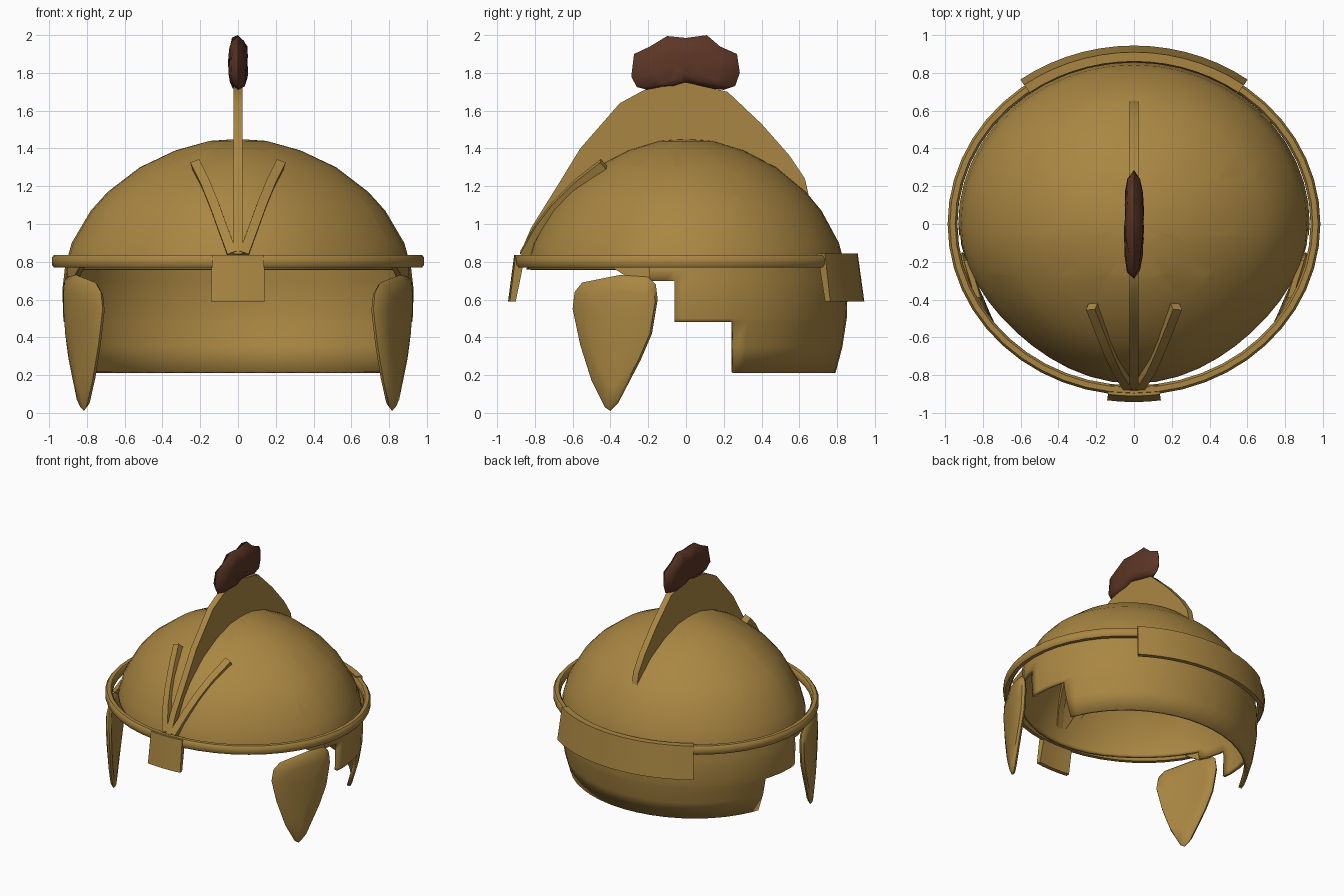
import bpy, bmesh, math, random
from mathutils import Vector

random.seed(4)
if "Cube" in bpy.data.objects:
    bpy.data.objects.remove(bpy.data.objects["Cube"], do_unlink=True)


def material(name, color):
    m = bpy.data.materials.new(name)
    m.use_nodes = True
    m.diffuse_color = (*color, 1)
    m.node_tree.nodes["Principled BSDF"].inputs["Base Color"].default_value = (*color, 1)
    return m


BRASS = material("aged brass", (0.40, 0.24, 0.055))
BROWN = material("dark brown", (0.107, 0.037, 0.019))


def finish(name, bm, mat=BRASS, angle=50):
    bmesh.ops.recalc_face_normals(bm, faces=bm.faces)
    me = bpy.data.meshes.new(name)
    bm.to_mesh(me)
    bm.free()
    me.materials.append(mat)
    me.shade_smooth()
    me.set_sharp_from_angle(angle=math.radians(angle))
    ob = bpy.data.objects.new(name, me)
    bpy.context.collection.objects.link(ob)
    return ob


def loft(name, rings, mat=BRASS, closed=False):
    """Skin a list of equal point rings; cap the ends unless closed."""
    bm = bmesh.new()
    vs = [[bm.verts.new(p) for p in r] for r in rings]
    n = len(vs[0])
    pairs = list(zip(vs, vs[1:])) + ([(vs[-1], vs[0])] if closed else [])
    for a, b in pairs:
        for i in range(n):
            j = (i + 1) % n
            bm.faces.new((a[i], a[j], b[j], b[i]))
    if not closed:
        bm.faces.new(vs[0])
        bm.faces.new(vs[-1])
    return finish(name, bm, mat)


def layered(outline, layers, place):
    """Rings of a flat outline, scaled about its centre at several depths."""
    cu = sum(p[0] for p in outline) / len(outline)
    cv = sum(p[1] for p in outline) / len(outline)
    return [[place(cu + (u - cu) * s, cv + (v - cv) * s, d) for u, v in outline]
            for s, d in layers]


def hoop(name, section, start, end, steps, closed=False):
    """Sweep an (outward, z) section along the rim ellipse."""
    rings = []
    for i in range(steps + (not closed)):
        t = math.radians(start + (end - start) * i / steps)
        rings.append([((0.96 + o) * math.cos(t), (0.88 + o) * math.sin(t), z)
                      for o, z in section])
    return loft(name, rings, closed=closed)


# Bowl: revolved profile with a stepped lower edge, flattened at the front quarters
DEPTH = 0.92
profile = [(0.86, 0.21), (0.9, 0.35), (0.925, 0.5), (0.93, 0.65), (0.915, 0.78),
           (0.88, 0.9), (0.78, 1.07), (0.69, 1.17), (0.52, 1.3), (0.33, 1.39), (0.15, 1.44)]
bm = bmesh.new()
N = 48


def bowl_point(r, i, z):
    t = 2 * math.pi * i / N
    if math.sin(t) < 0:
        r *= 1 - 0.04 * math.sin(2 * t) ** 2
    return (r * math.cos(t), DEPTH * r * math.sin(t), z)


rows = [[bm.verts.new(bowl_point(r, i, z)) for i in range(N)] for r, z in profile]
for a, b in zip(rows, rows[1:]):
    for i in range(N):
        j = (i + 1) % N
        bm.faces.new((a[i], a[j], b[j], b[i]))
crown = bm.verts.new((0, 0, 1.45))
for i in range(N):
    bm.faces.new((rows[-1][i], rows[-1][(i + 1) % N], crown))
steps = [(0.25, 0.21), (-0.06, 0.48), (-0.27, 0.70), (-2, 0.76)]   # (from y, lower edge)
cuts = [((0, y, 0), (0, 1, 0)) for y, z in steps[:3]]
cuts += [((0, 0, z), (0, 0, 1)) for y, z in steps[1:]]
for co, no in cuts:
    bmesh.ops.bisect_plane(bm, geom=bm.verts[:] + bm.edges[:] + bm.faces[:],
                           plane_co=co, plane_no=no, dist=1e-5)


def below_edge(f):
    c = f.calc_center_median()
    return c.z < next(z for y, z in steps if c.y > y)


bmesh.ops.delete(bm, geom=[f for f in bm.faces if below_edge(f)], context='FACES')
bowl = finish("bowl", bm)
solid = bowl.modifiers.new("thickness", 'SOLIDIFY')
solid.thickness = 0.025
solid.offset = -1

# Rim hoop with flared neck band and front plate flush with its outer face
tube = [(0.026, -0.018), (0.026, 0.018), (0.014, 0.034), (-0.014, 0.034),
        (-0.026, 0.018), (-0.026, -0.018), (-0.014, -0.034), (0.014, -0.034)]
hoop("rim_hoop", [(o, 0.803 + z) for o, z in tube], 0, 360, 48, closed=True)
hoop("neck_band", [(-0.02, 0.845), (0.029, 0.845), (0.064, 0.59), (0.03, 0.59)], 54, 126, 14)
hoop("front_plate", [(-0.02, 0.835), (0.03, 0.835), (0.062, 0.59), (0.03, 0.59)], -98, -82, 4)

# Central fin, its lower edge hugging the bowl
fin = [(-0.88, 0.84), (-0.82, 0.98), (-0.72, 1.14), (-0.67, 1.22), (-0.56, 1.40), (-0.35, 1.64),
       (-0.22, 1.71), (0, 1.75), (0.22, 1.7), (0.4, 1.53), (0.55, 1.36), (0.63, 1.24),
       (0.65, 1.15)]
fin += [(DEPTH * r, z - 0.015) for r, z in profile[8:]]
fin += [(-DEPTH * r, z - 0.015) for r, z in reversed(profile[5:])]
loft("crest_fin", layered(fin, [(1, -0.024), (1, 0.024)], lambda u, v, d: (d, u, v)))

# Brow ribs: box sections following the front of the bowl
rib_path = [Vector(p) for p in ((0.03, -0.86, 0.84), (0.085, -0.775, 0.99), (0.125, -0.69, 1.1),
                                (0.17, -0.58, 1.21), (0.225, -0.44, 1.32))]


def rib_rings(s):
    rings = []
    for i, p in enumerate(rib_path):
        along = (rib_path[min(i + 1, 4)] - rib_path[max(i - 1, 0)]).normalized()
        out = Vector((p.x, p.y, p.z - 0.7)).normalized()
        across = along.cross(out).normalized()
        out = across.cross(along)
        corners = [p + across * a + out * o
                   for a, o in ((-0.027, -0.05), (-0.025, 0.02), (0.025, 0.02), (0.027, -0.05))]
        rings.append([(s * c.x, c.y, c.z) for c in corners])
    return rings


# Cheek guards: rounded leaf shapes bent around the bowl, leaning in at the tip
cheek = [(-0.59, 0.64), (-0.55, 0.69), (-0.35, 0.73), (-0.2, 0.72), (-0.16, 0.68), (-0.15, 0.6),
         (-0.18, 0.42), (-0.24, 0.28), (-0.36, 0.05), (-0.4, 0.01), (-0.43, 0.03), (-0.5, 0.17),
         (-0.56, 0.36), (-0.6, 0.55)]
cheek_layers = [(0.3, -0.03), (0.7, -0.028), (0.94, -0.02), (1, 0), (0.94, 0.02),
                (0.7, 0.03), (0.3, 0.034)]
strap = [(-0.39, 0.77), (-0.19, 0.77), (-0.19, 0.69), (-0.28, 0.70)]

for side, s in (("left", 1), ("right", -1)):
    def cheek_place(u, v, d):
        bend = 0.92 * math.sqrt(1 - (u / 0.96) ** 2)
        return (s * (bend + d - 0.035 * max(0, 0.6 - v)), u, v)

    loft(side + "_brow_rib", rib_rings(s))
    loft(side + "_cheek_guard", layered(cheek, cheek_layers, cheek_place))
    loft(side + "_guard_strap", layered(strap, [(1, -0.03), (1, 0)], cheek_place))

# Lumpy plume on top of the fin
plume = [(-0.29, 1.78), (-0.275, 1.9), (-0.19, 1.94), (-0.1, 1.995), (0, 1.985), (0.11, 2.0),
         (0.18, 1.94), (0.27, 1.9), (0.285, 1.8), (0.26, 1.73), (0.2, 1.71), (0.07, 1.725),
         (0, 1.75), (-0.07, 1.725), (-0.2, 1.71), (-0.26, 1.725)]
plume_layers = [(0.3, -0.048), (0.6, -0.044), (0.85, -0.032), (1, 0), (0.85, 0.032),
                (0.6, 0.044), (0.3, 0.048)]


def plume_place(u, v, d):
    k = 0.012 if d else 0
    return (d + random.uniform(-k, k) * 0.5, u + random.uniform(-k, k), v + random.uniform(-k, k))


loft("plume", layered(plume, plume_layers, plume_place), BROWN)
